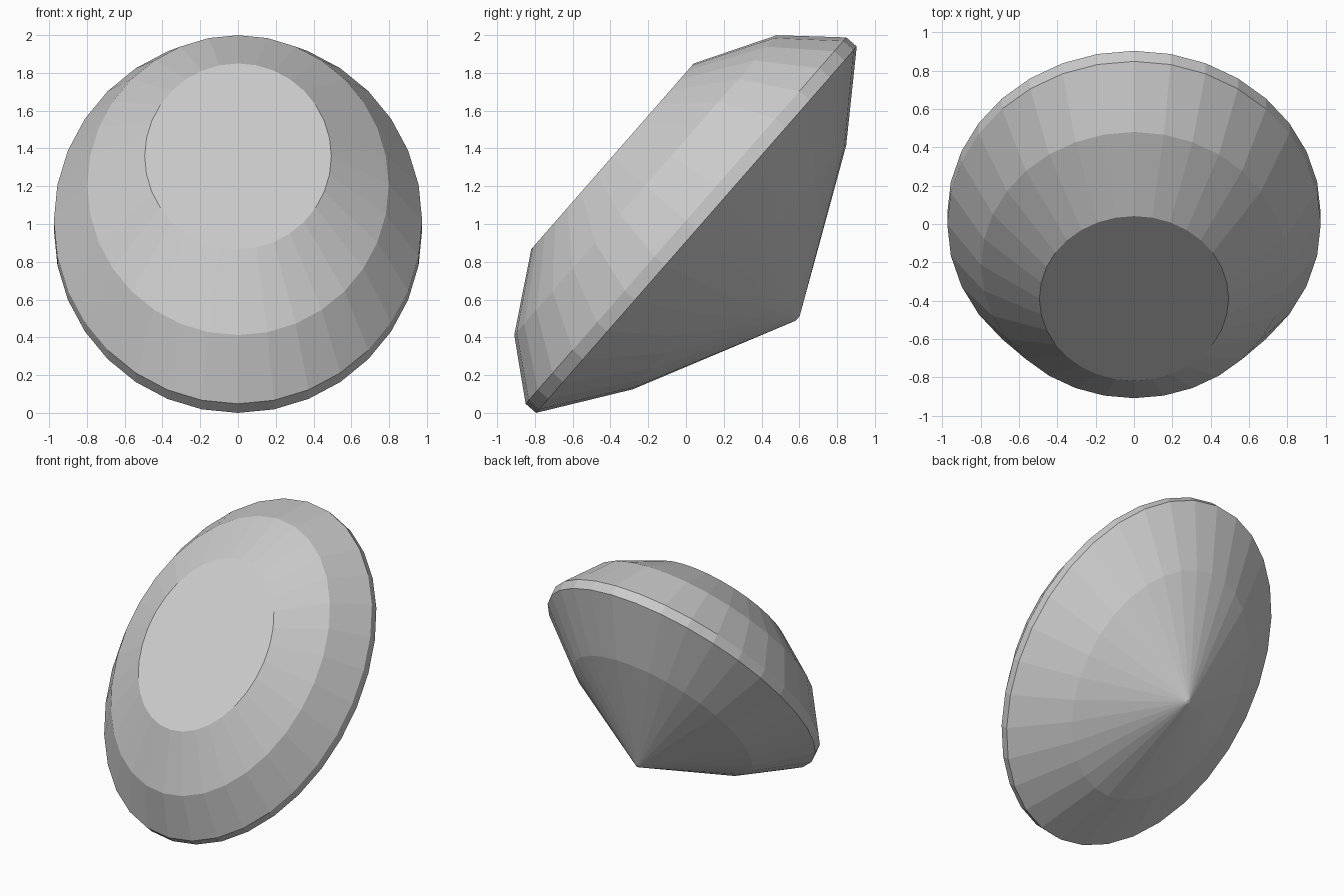
import bpy, bmesh
from math import sin, cos, pi, radians
from mathutils import Matrix

if "Cube" in bpy.data.objects:
    bpy.data.objects.remove(bpy.data.objects["Cube"])

SIDES = 32
STRETCH = 1.322          # the stone is oval along its tilted axis
TILT = radians(48.8)

# Ring profile: (radius, height along the stone's axis from the upper girdle)
PROFILE = [
    (0.494, 0.517),      # table
    (0.798, 0.285),      # crown break
    (0.975, 0.0),        # upper girdle
    (0.975, -0.073),     # lower girdle
    (0.649, -0.376),     # pavilion break
    (0.012, -0.786),     # culet
]

# Loft the rings and cap both ends
bm = bmesh.new()
rings = []
for r, h in PROFILE:
    rings.append([bm.verts.new((r * sin(2 * pi * i / SIDES),
                                STRETCH * r * cos(2 * pi * i / SIDES), h))
                  for i in range(SIDES)])
for a, b in zip(rings, rings[1:]):
    for i in range(SIDES):
        j = (i + 1) % SIDES
        bm.faces.new((a[i], a[j], b[j], b[i]))
bm.faces.new(rings[0])
bm.faces.new(rings[-1])
bmesh.ops.recalc_face_normals(bm, faces=bm.faces[:])

# Tilt the stone so the table faces front and up
bm.transform(Matrix.Translation((0, 0, 1.02)) @ Matrix.Rotation(TILT, 4, 'X'))
low = min(v.co.z for v in bm.verts)
bmesh.ops.translate(bm, verts=bm.verts[:], vec=(0, 0, -low))

mesh = bpy.data.meshes.new("cut_gem")
bm.to_mesh(mesh)
bm.free()
bpy.context.collection.objects.link(bpy.data.objects.new("cut_gem", mesh))
